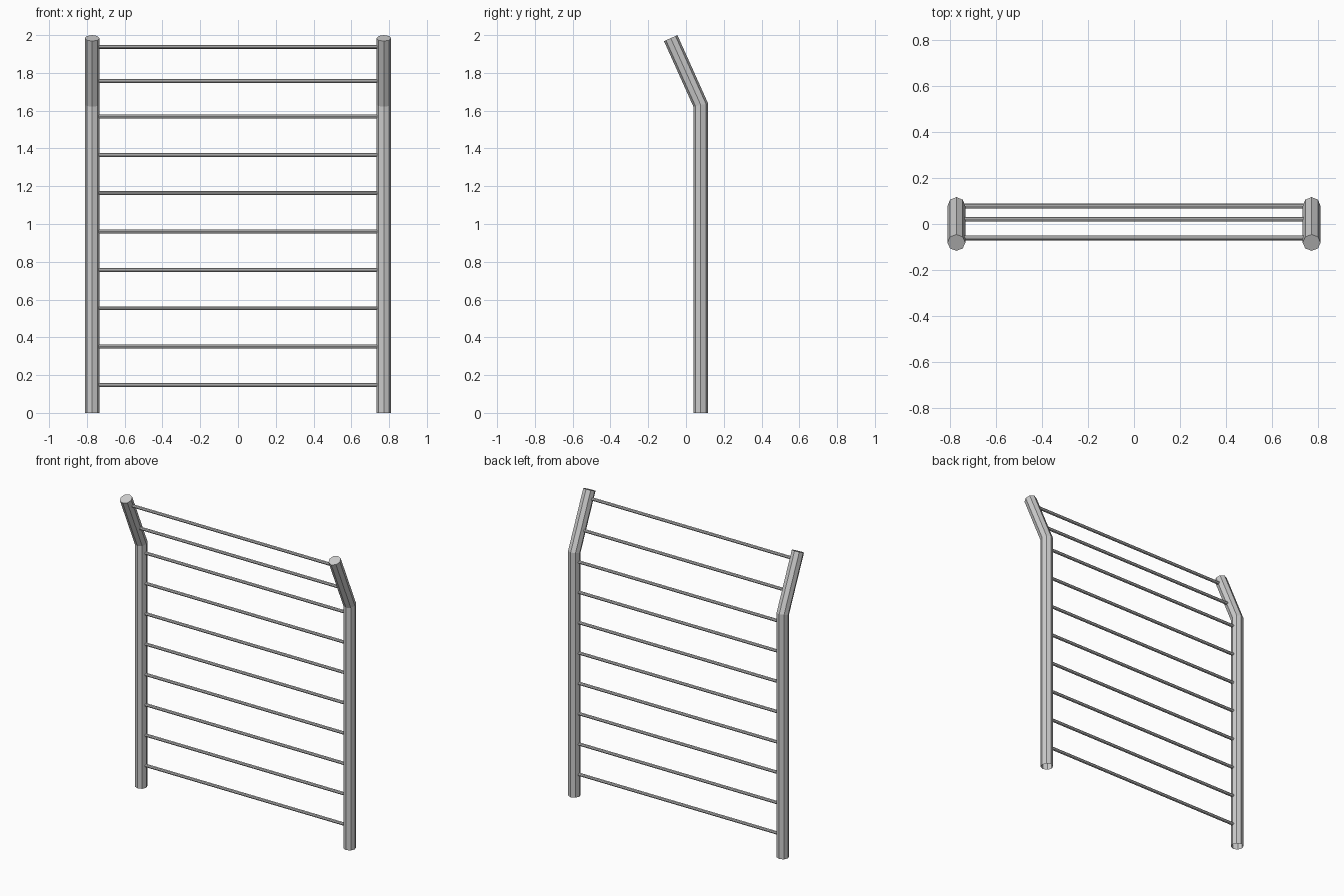
import bpy, bmesh, math
from mathutils import Vector

if "Cube" in bpy.data.objects:
    bpy.data.objects.remove(bpy.data.objects["Cube"])

POST_X, POST_R, RUNG_R = 0.772, 0.039, 0.0105
# Post centre line in the side plane (y, z): upright, bend, forward-leaning tip
PATH = [Vector((0.078, 0)), Vector((0.078, 1.63)), Vector((-0.081, 1.984))]


def make_object(name, bm):
    bmesh.ops.recalc_face_normals(bm, faces=bm.faces)
    mesh = bpy.data.meshes.new(name)
    bm.to_mesh(mesh)
    bm.free()
    obj = bpy.data.objects.new(name, mesh)
    bpy.context.collection.objects.link(obj)


def loft(name, rings, cap_start, cap_end):
    bm = bmesh.new()
    loops = [[bm.verts.new(p) for p in ring] for ring in rings]
    n = len(loops[0])
    for a, b in zip(loops, loops[1:]):
        for i in range(n):
            j = (i + 1) % n
            bm.faces.new((a[i], a[j], b[j], b[i]))
    if cap_start:
        bm.faces.new(loops[0][::-1])
    if cap_end:
        bm.faces.new(loops[-1])
    make_object(name, bm)


def circle(radius, sides=8):
    return [(radius * math.cos(math.tau * i / sides),
             radius * math.sin(math.tau * i / sides)) for i in range(sides)]


# Bent octagonal posts, mitred at the bend, open at the foot
def post(name, x):
    d0 = (PATH[1] - PATH[0]).normalized()
    d1 = (PATH[2] - PATH[1]).normalized()
    mid = (d0 + d1).normalized()
    rings = []
    for p, d in zip(PATH, (d0, mid, d1)):
        side = Vector((d.y, -d.x)) / d.dot(d0 if d is mid else d)
        rings.append([(x + u, p.x + v * side.x, p.y + v * side.y)
                      for u, v in circle(POST_R)])
    loft(name, rings, False, True)


post("left_post", -POST_X)
post("right_post", POST_X)


# Thin rungs following the post centre line
def rung(name, z):
    t = max(0, (z - PATH[1].y) / (PATH[2].y - PATH[1].y))
    y = PATH[1].x + t * (PATH[2].x - PATH[1].x)
    rings = [[(x, y + u, z + v) for u, v in circle(RUNG_R)] for x in (-0.742, 0.742)]
    loft(name, rings, True, True)


heights = [0.148 + 0.203 * i for i in range(8)] + [1.757, 1.938]
for i, z in enumerate(heights, 1):
    rung(f"rung_{i}", z)
